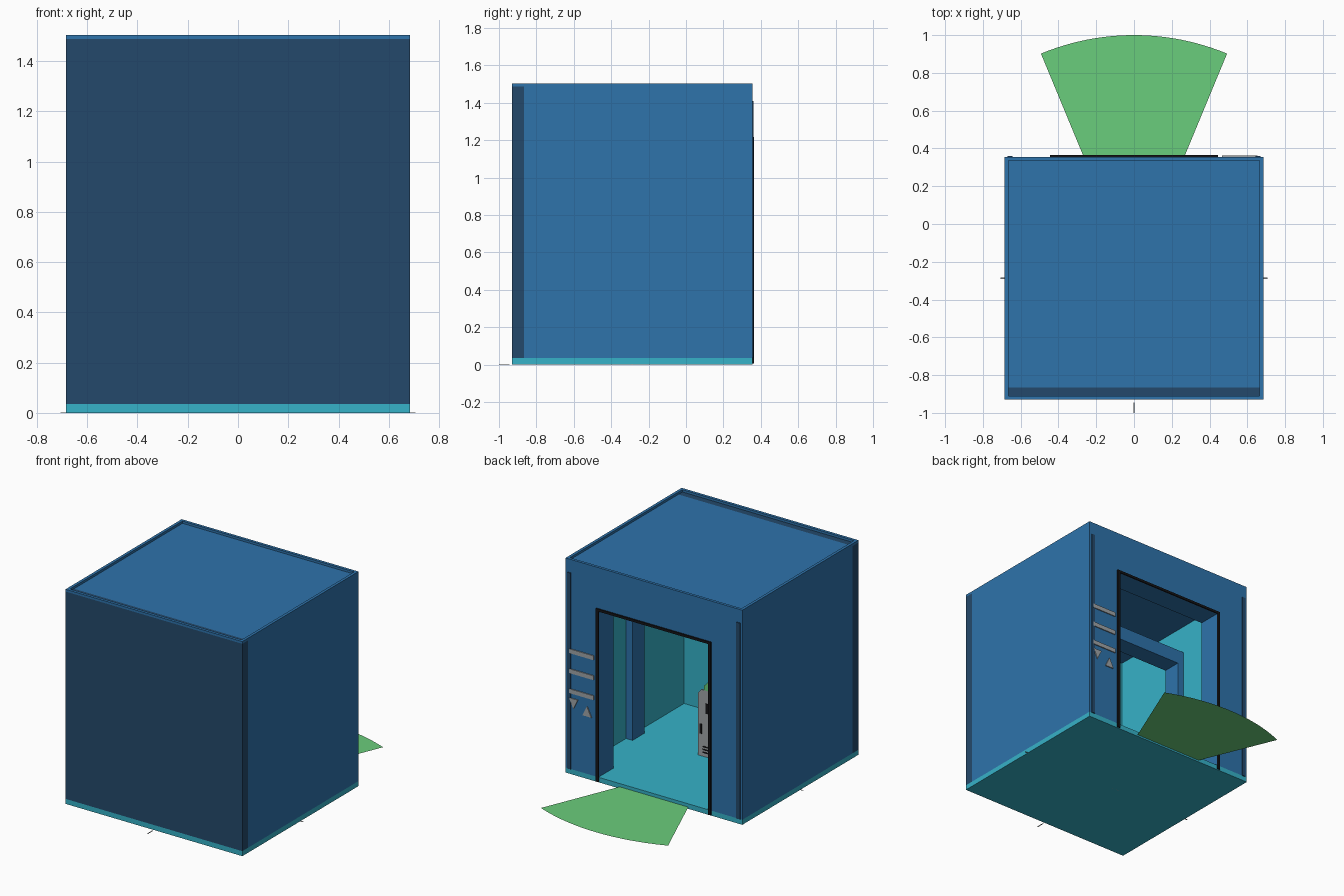
import bpy, bmesh, math
from mathutils import Vector

if "Cube" in bpy.data.objects:
    bpy.data.objects.remove(bpy.data.objects["Cube"])


def material(name, rgb):
    lin = [((c / 255 + 0.055) / 1.055) ** 2.4 if c > 10 else c / 255 / 12.92 for c in rgb]
    m = bpy.data.materials.new(name)
    m.diffuse_color = (*lin, 1)
    m.use_nodes = True
    m.node_tree.nodes["Principled BSDF"].inputs["Base Color"].default_value = m.diffuse_color
    return m


BLUE = material("wall_blue", (46, 115, 171))
NAVY = material("dark_navy", (36, 73, 107))
CYAN = material("floor_cyan", (54, 178, 200))
GRAY = material("light_gray", (160, 165, 168))
GREEN = material("signal_green", (106, 205, 124))
BLACK = material("trim_black", (20, 20, 23))

W, Y0, Y1 = 0.685, -0.93, 0.355      # outer half width, front and back planes
IX, IY0, IY1 = 0.62, -0.865, 0.19    # inner faces of the walls
CY = -0.2875                         # middle of the cabin
FLOOR, TOP = 0.035, 1.487
DX, DZ = 0.43, 1.205                 # doorway half width and height


def finish(name, bm, *mats):
    me = bpy.data.meshes.new(name)
    bm.to_mesh(me)
    bm.free()
    for m in mats:
        me.materials.append(m)
    ob = bpy.data.objects.new(name, me)
    bpy.context.collection.objects.link(ob)
    return ob


def box(name, x, y, z, mat, lining=None):
    """Box from ranges; faces pointing along 'lining' get the inner colour."""
    bm = bmesh.new()
    bmesh.ops.create_cube(bm, size=1)
    for v in bm.verts:
        v.co = Vector([r[0] if c < 0 else r[1] for c, r in zip(v.co, (x, y, z))])
    bm.normal_update()
    if lining:
        for f in bm.faces:
            f.material_index = int(f.normal.dot(Vector(lining)) > 0.9)
    return finish(name, bm, mat, CYAN)


def flat(name, pts, mat, depth=None):
    """Polygon face, optionally extruded along a vector."""
    bm = bmesh.new()
    f = bm.faces.new([bm.verts.new(p) for p in pts])
    if depth:
        r = bmesh.ops.extrude_face_region(bm, geom=[f])
        vs = [g for g in r["geom"] if isinstance(g, bmesh.types.BMVert)]
        bmesh.ops.translate(bm, verts=vs, vec=depth)
        bmesh.ops.recalc_face_normals(bm, faces=bm.faces[:])
    return finish(name, bm, mat)


def span(s, a, b):
    return (min(s * a, s * b), max(s * a, s * b))


# Cabin shell
box("floor", (-W, W), (Y0, Y1), (0, FLOOR), CYAN)
box("front_wall", (-W, W), (Y0, IY0), (FLOOR, TOP), NAVY, (0, 1, 0))
box("roof", (-IX, IX), (IY0, IY1), (1.43, TOP), BLUE)
box("door_header", (-DX, DX), (IY1, Y1), (DZ, TOP), BLUE, (0, -1, 0))
for s, side in ((-1, "left"), (1, "right")):
    box(side + "_wall", span(s, IX, W), (IY0, IY1), (FLOOR, TOP), BLUE, (-s, 0, 0))
    box(side + "_door_jamb", span(s, DX, W), (IY1, Y1), (FLOOR, TOP), BLUE, (0, -1, 0))
    # Dark upright strips beside the doorway
    box(side + "_corner_strip", span(s, 0.642, 0.67), (Y1, 0.361), (FLOOR, 1.41), NAVY)
    # Inner posts and roof edge
    box(side + "_inner_post", span(s, 0.57, IX), (CY - 0.065, CY + 0.065), (FLOOR, 1.23), BLUE)
    box(side + "_roof_rim", span(s, 0.665, W), (Y0, Y1), (TOP, 1.503), BLUE)
    # Black door trim
    box(side + "_door_trim", span(s, DX - 0.005, 0.445), (Y1, 0.364), (0.005, 1.215), BLACK)
    # Ground centre mark at the side
    box(side + "_centre_mark", span(s, W, 0.707), (CY - 0.003, CY + 0.003), (0, 0.002), GRAY)
box("front_centre_mark", (-0.003, 0.003), (-1, -0.945), (0, 0.002), GRAY)
box("front_roof_rim", (-0.665, 0.665), (Y0, Y0 + 0.02), (TOP, 1.503), BLUE)
box("back_roof_rim", (-0.665, 0.665), (Y1 - 0.02, Y1), (TOP, 1.503), BLUE)
box("top_door_trim", (-0.445, 0.445), (Y1, 0.364), (1.2, 1.217), BLACK)
box("cross_beam", (-IX, IX), (CY - 0.065, CY + 0.065), (1.13, 1.23), BLUE)

# Call indicator: plain bars and two arrows
for i, z in enumerate((0.58, 0.72, 0.86)):
    box(f"indicator_bar_{i}", (0.465, 0.655), (Y1, 0.362), (z - 0.012, z + 0.018), GRAY)
for name, x, z, d in (("up_arrow", 0.515, 0.475, 1), ("down_arrow", 0.62, 0.5, -1)):
    flat(name, [(x - 0.034, Y1, z - 0.035 * d), (x + 0.034, Y1, z - 0.035 * d),
                (x, Y1, z + 0.035 * d)], GRAY, (0, 0.007, 0))

# Green approach sector on the ground, centred on the cabin
R, A, N = 1.2875, math.radians(22.5), 24
arc = [(R * math.sin(A - 2 * A * i / N), CY + R * math.cos(A - 2 * A * i / N), 0.012)
       for i in range(N + 1)]
edge = (0.345 - CY) * math.tan(A)
flat("approach_sector", arc + [(-edge, 0.345, 0.012), (edge, 0.345, 0.012)], GREEN)

# Thin upright marker panel in the middle of the cabin
P = 0.105
flat("marker_panel", [(P, CY - 0.004, 0), (P, CY - 0.004, 0.47), (P - 0.025, CY - 0.004, 0.5),
                      (-P + 0.025, CY - 0.004, 0.5), (-P, CY - 0.004, 0.47),
                      (-P, CY - 0.004, 0)], GRAY, (0, 0.008, 0))
flat("marker_light", [(0.06, CY - 0.004, 0.5), (0.06, CY - 0.004, 0.53), (0.03, CY - 0.004, 0.56),
                      (-0.03, CY - 0.004, 0.56), (-0.06, CY - 0.004, 0.53),
                      (-0.06, CY - 0.004, 0.5)], GREEN, (0, 0.008, 0))
face = (CY + 0.004, CY + 0.007)
box("marker_window", (-0.045, 0.045), face, (0.34, 0.41), BLACK)
box("marker_handle", (0.075, 0.09), face, (0.19, 0.26), BLACK)
for i in range(3):
    z = 0.06 + 0.02 * i
    box(f"marker_vent_{i}", (-0.07, 0.07), face, (z, z + 0.008), BLACK)
